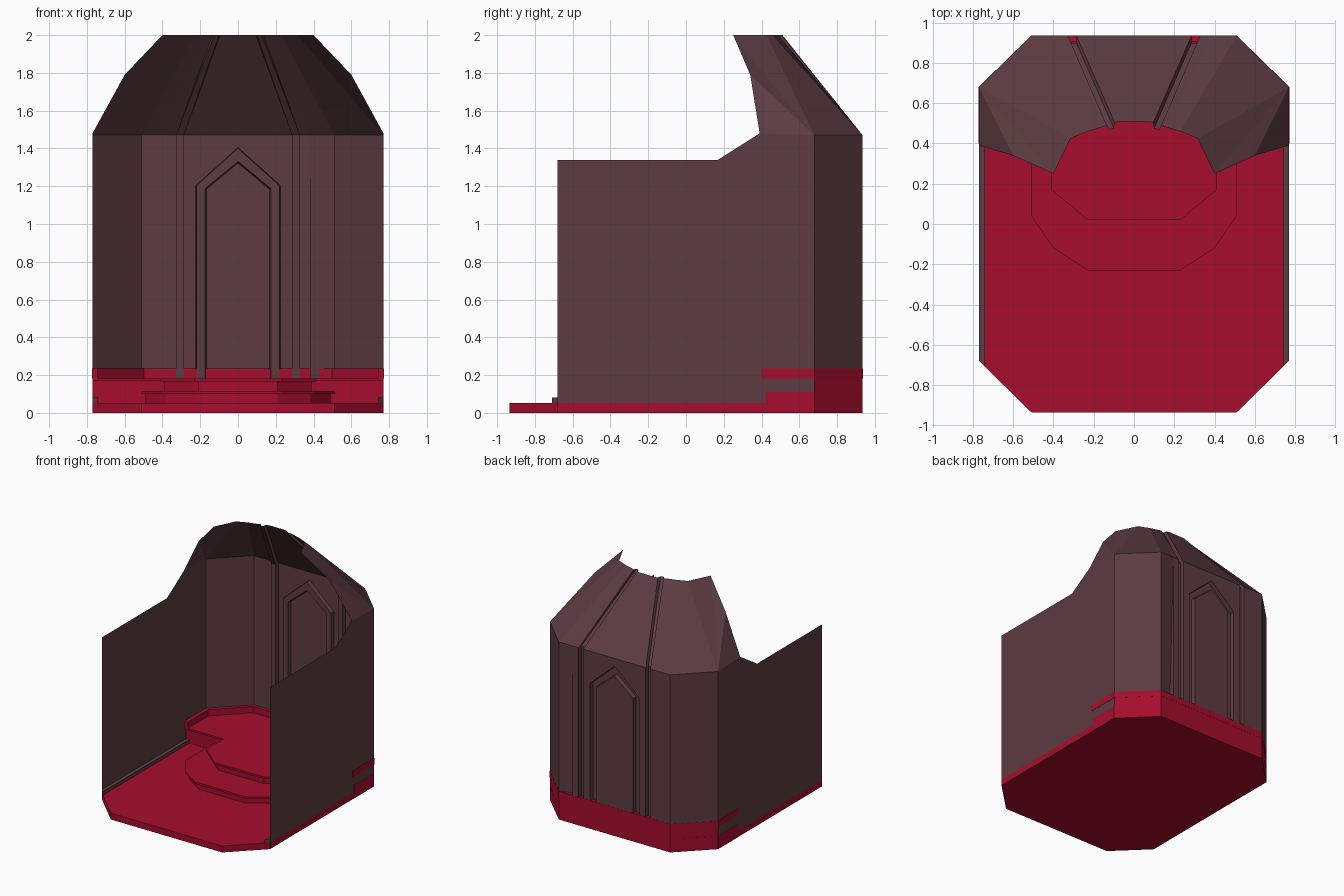
import bpy, bmesh
from mathutils import Vector

if "Cube" in bpy.data.objects:
    bpy.data.objects.remove(bpy.data.objects["Cube"])


def material(name, color):
    m = bpy.data.materials.new(name)
    m.diffuse_color = color
    m.use_nodes = True
    m.node_tree.nodes["Principled BSDF"].inputs["Base Color"].default_value = m.diffuse_color
    return m


STONE = material("dark_stone", (0.107, 0.045, 0.054, 1))
RED = material("red_floor", (0.38, 0.004, 0.026, 1))


def make(name, faces, mat, recalc=True):
    """Object from a list of faces, each a list of points; shared points are welded."""
    bm = bmesh.new()
    for f in faces:
        bm.faces.new([bm.verts.new(p) for p in f])
    bmesh.ops.remove_doubles(bm, verts=bm.verts, dist=0.0003)
    if recalc:
        bmesh.ops.recalc_face_normals(bm, faces=bm.faces)
    me = bpy.data.meshes.new(name)
    bm.to_mesh(me)
    bm.free()
    me.materials.append(mat)
    ob = bpy.data.objects.new(name, me)
    bpy.context.collection.objects.link(ob)
    return ob


def mirror_x(pts):
    """Close a right-half outline with its mirrored left half."""
    return pts + [(-x, y) for x, y in reversed(pts)]


def prism(name, outline, z0, z1, mat):
    n = len(outline)
    lo = [(x, y, z0) for x, y in outline]
    hi = [(x, y, z1) for x, y in outline]
    faces = [lo[::-1], hi]
    faces += [[lo[i], lo[(i + 1) % n], hi[(i + 1) % n], hi[i]] for i in range(n)]
    return make(name, faces, mat)


W, L, CX, CY = 0.77, 0.935, 0.51, 0.68   # half sizes and chamfer corners
Z_STEP1, Z_STEP2, Z_RIM = 0.117, 0.183, 0.235
Z_WALL, Z_TOP = 1.47, 2.0

# base floor
prism("floor", mirror_x([(CX, -L), (W, -CY), (W, CY), (CX, L)]), 0, 0.053, RED)

# raised rear platform, wall covers the upper part of its sides
for name, w, y, z0, z1 in (("platform_lower", W + .001, .42, 0.0, 0.11),
                           ("platform_upper", W - .001, .42, 0.11, 0.168),
                           ("platform_lip", W - .001, .40, 0.168, Z_STEP2)):
    prism(name, mirror_x([(w, y), (w, CY), (CX, L)]), z0, z1, RED)


# two rounded steps, each with a slightly overhanging tread
def step(name, half, z0, z1):
    inset = [(x - .02, y + (.0 if i == 0 else .02)) for i, (x, y) in enumerate(half)]
    prism(name + "_riser", mirror_x(inset), z0, z1 - .016, RED)
    prism(name + "_tread", mirror_x(half), z1 - .016, z1, RED)


step("lower_step", [(.51, .43), (.51, .04), (.40, -.12), (.23, -.23)], .05, Z_STEP1)
step("upper_step", [(.41, .43), (.41, .17), (.23, .02)], .05, Z_STEP2)

# red skirting round the apse
rim_out = [(W + .002, .40), (W + .002, CY), (CX, L + .001)]
rim_in = [(.498, .907), (.74, .667), (.74, .40)]
outer = rim_out + [(-x, y) for x, y in rim_out[::-1]]
inner = [(-x, y) for x, y in rim_in[::-1]] + rim_in
prism("apse_skirting", outer + inner, Z_STEP2, Z_RIM, RED)

# side walls (thin sheets) and their skirting
side = [(-CY, .053), (CY, .053), (CY, Z_WALL), (.39, 1.48), (.17, 1.34), (-CY, 1.34)]
for s, tag in ((1, "right"), (-1, "left")):
    make("side_wall_" + tag, [[(s * W, y, z) for y, z in side]], STONE)
    prism("side_skirting_" + tag,
          [(s * x, y) for x, y in ((W, -CY), (W, .42), (.74, .42), (.74, -.71))],
          .053, .082, STONE)

# apse shell: half profile at wall and at the roof opening, with a hollow rib
D = 0.035
wall_half = [(.286, L), (.286, L - D), (.328, L - D), (.328, L),
             (.385, L), (.385, L), (CX, L), (W, CY)]
top_half = [(.095, .503), (.100, .475), (.125, .468), (.135, .490),
            (.155, .482), (.155, .482), (.23, .46), (.315, .425)]
faces = []
for s in (1, -1):
    base = [(s * x, y, Z_STEP2) for x, y in wall_half]
    mid = [(s * x, y, Z_WALL) for x, y in wall_half]
    top = [(s * x, y, Z_TOP) for x, y in top_half]
    if s == 1:   # warped panel beside the right rib
        base[5] = (.385, L - .045, Z_STEP2)
    for i in range(len(mid) - 1):
        if i == 4:
            if s == 1:
                faces.append([base[4], base[5], mid[4]])
            continue
        faces.append([base[i], base[i + 1], mid[i + 1], mid[i]])
        faces.append([mid[i], mid[i + 1], top[i + 1], top[i]])
    # side roof panel, ending in a broken front edge
    edge = [(s * W, .39, 1.48), (s * .60, .34, 1.79), (s * .40, .25, Z_TOP), top[-1]]
    faces += [[mid[-1], edge[i], edge[i + 1]] for i in range(3)]
# central roof panel
cm, ct = wall_half[0], top_half[0]
faces.append([(-cm[0], L, Z_WALL), (cm[0], L, Z_WALL), (ct[0], ct[1], Z_TOP),
              (.07, .51, Z_TOP), (-.07, .51, Z_TOP), (-ct[0], ct[1], Z_TOP)])
make("apse_shell", faces, STONE)


# back wall centre with a pointed arch frame pressed inwards
def arch(w, shoulder, peak, y):
    return [Vector(p) for p in ((-w, y, Z_STEP2), (-w, y, shoulder), (0, y, peak),
                                (w, y, shoulder), (w, y, Z_STEP2))]


x0 = wall_half[0][0]
o, oi = arch(.224, 1.205, 1.405, L), arch(.220, 1.203, 1.400, L - D)
ii, i_ = arch(.174, 1.187, 1.332, L - D), arch(.168, 1.183, 1.322, L)
faces = [[(-x0, L, Z_STEP2)] + o[:3] + [(0, L, Z_WALL), (-x0, L, Z_WALL)],
         [(x0, L, Z_STEP2)] + o[:1:-1] + [(0, L, Z_WALL), (x0, L, Z_WALL)],
         i_]
for a, b in ((o, oi), (oi, ii), (ii, i_)):
    faces += [[a[k], a[k + 1], b[k + 1], b[k]] for k in range(4)]
make("back_wall_arch", faces, STONE)
